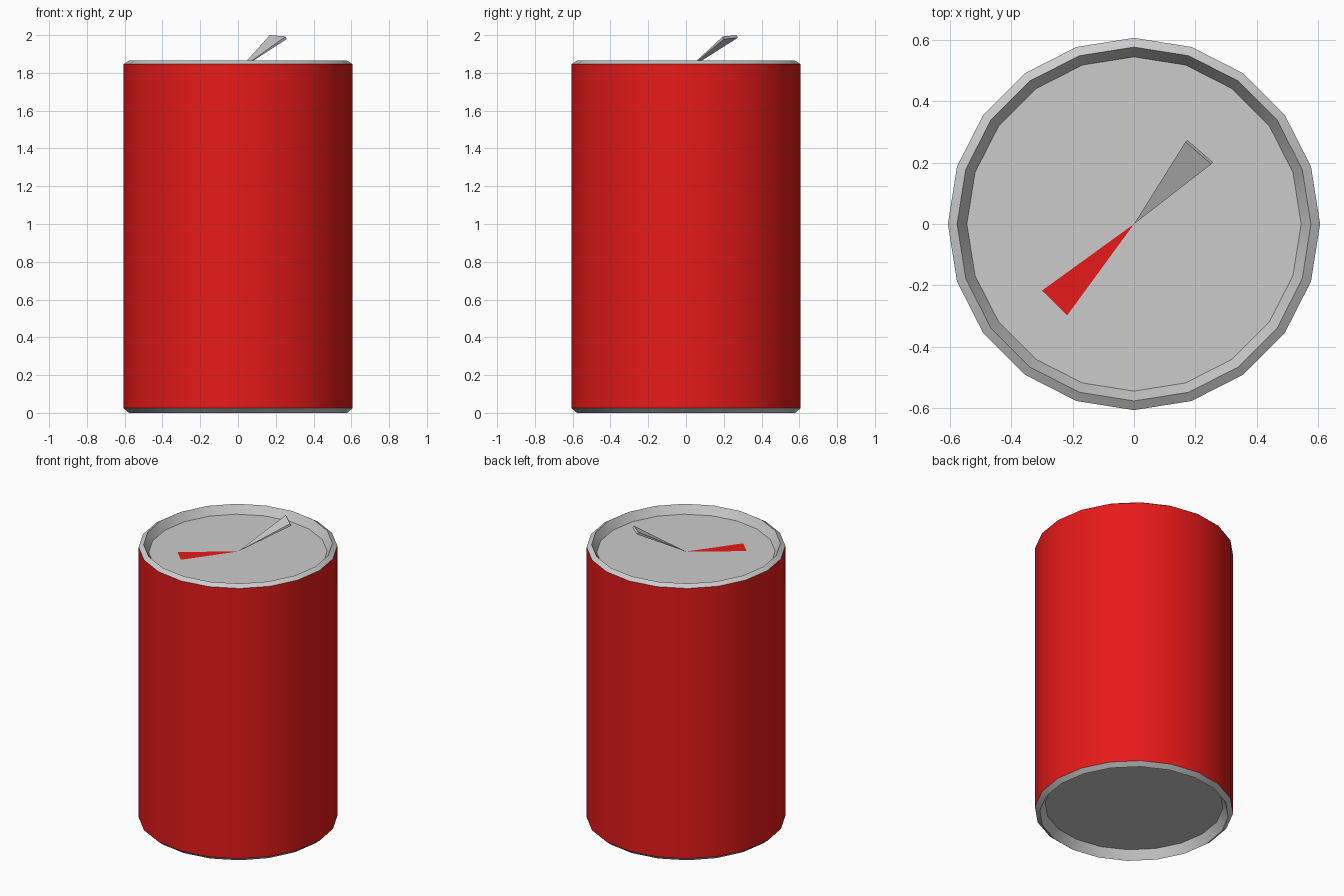
import bpy, bmesh, math
from mathutils import Vector

if "Cube" in bpy.data.objects:
    bpy.data.objects.remove(bpy.data.objects["Cube"])

SIDES = 20
LID_Z = 1.81

red = bpy.data.materials.new("red_paint")
red.diffuse_color = (0.8, 0.01, 0.01, 1)
red.use_nodes = True
red.node_tree.nodes["Principled BSDF"].inputs["Base Color"].default_value = red.diffuse_color


def finish(name, bm, mat=None, smooth=False):
    me = bpy.data.meshes.new(name)
    bm.to_mesh(me)
    bm.free()
    ob = bpy.data.objects.new(name, me)
    bpy.context.collection.objects.link(ob)
    if mat:
        me.materials.append(mat)
    if smooth:
        bpy.ops.object.select_all(action='DESELECT')
        ob.select_set(True)
        bpy.context.view_layer.objects.active = ob
        bpy.ops.object.shade_smooth_by_angle(angle=math.radians(25))
    return ob


def lathe(name, profile, mat=None, cap_last=False, flip=False):
    """Revolve (radius, z) points; optionally close the last ring."""
    bm = bmesh.new()
    rings = []
    for r, z in profile:
        rings.append([bm.verts.new((r * math.cos(a), r * math.sin(a), z))
                      for a in (2 * math.pi * i / SIDES for i in range(SIDES))])
    for lo, hi in zip(rings, rings[1:]):
        for i in range(SIDES):
            j = (i + 1) % SIDES
            bm.faces.new((lo[i], lo[j], hi[j], hi[i]))
    if cap_last:
        bm.faces.new(rings[-1])
    if flip:
        bmesh.ops.reverse_faces(bm, faces=bm.faces[:])
    return finish(name, bm, mat, smooth=True)


# Painted wall, and the bare metal ends with raised rims and recessed discs
lathe("can_wall", [(0.607, 0.025), (0.607, 1.846)], red)
lathe("can_top", [(0.607, 1.846), (0.577, 1.865), (0.545, LID_Z)], cap_last=True)
lathe("can_bottom", [(0.607, 0.025), (0.577, 0.0), (0.545, 0.06)], cap_last=True, flip=True)

# Red triangular mouth opening, lying on the lid
bm = bmesh.new()
z = LID_Z + 0.002
bm.faces.new([bm.verts.new(p) for p in ((0, 0, z), (-0.30, -0.217, z), (-0.218, -0.298, z))])
finish("mouth_opening", bm, red)

# Pull tab: thin wedge rising from the lid centre
bm = bmesh.new()
left, right = Vector((0.168, 0.268, 2.0)), Vector((0.252, 0.195, 1.993))
drop = Vector((0.006, 0.006, -0.014))
tip = bm.verts.new((0, 0, LID_Z + 0.002))
a, b, c, d = [bm.verts.new(p) for p in (left, right, right + drop, left + drop)]
bm.faces.new((a, b, c, d))
for p, q in ((a, b), (b, c), (c, d), (d, a)):
    bm.faces.new((tip, q, p))
bmesh.ops.recalc_face_normals(bm, faces=bm.faces[:])
finish("pull_tab", bm)
